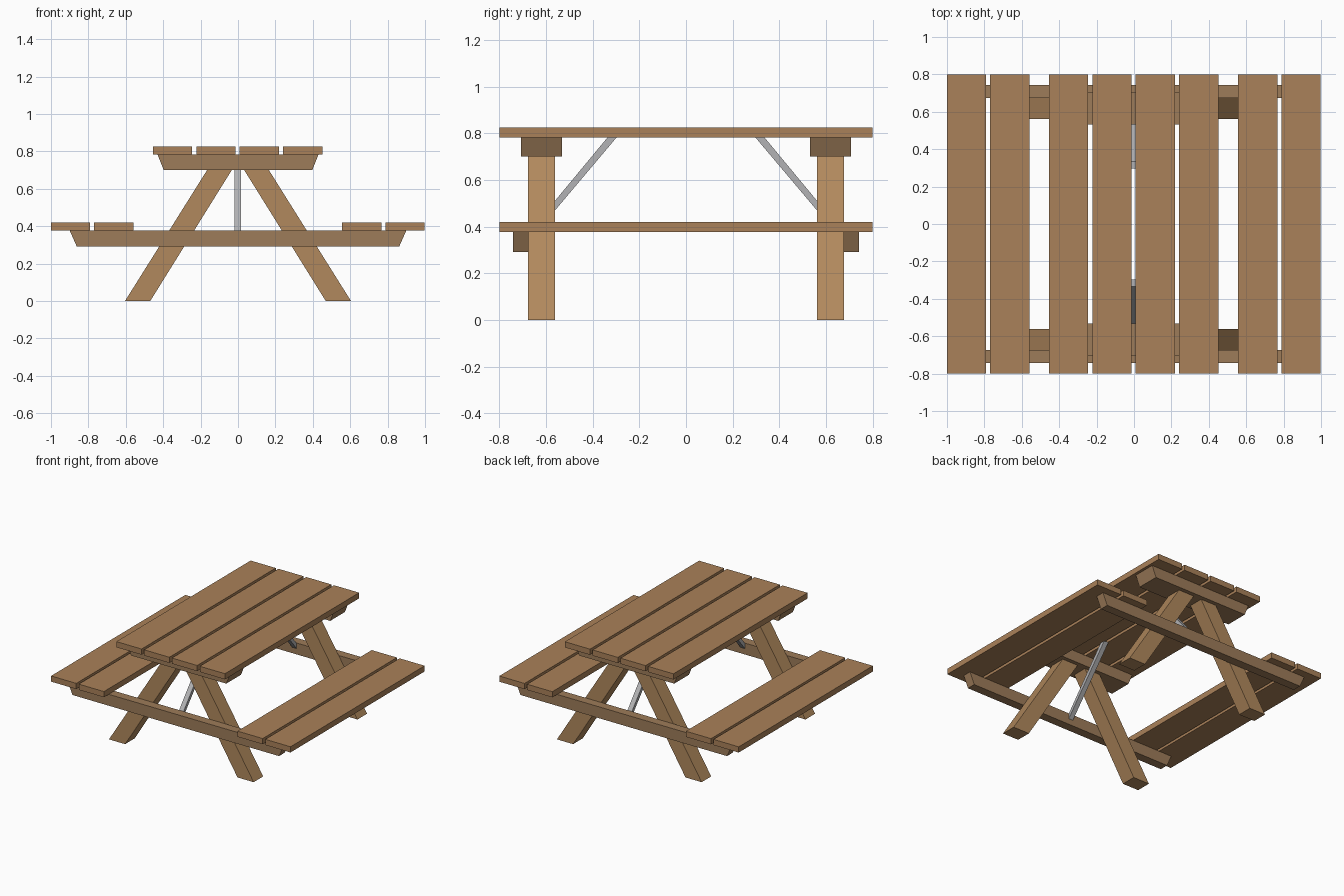
import bpy, bmesh

if "Cube" in bpy.data.objects:
    bpy.data.objects.remove(bpy.data.objects["Cube"])


def material(name, rgb):
    m = bpy.data.materials.new(name)
    m.diffuse_color = (*rgb, 1)
    m.use_nodes = True
    m.node_tree.nodes["Principled BSDF"].inputs["Base Color"].default_value = m.diffuse_color
    return m


plank_wood = material("plank_wood", (0.40, 0.22, 0.10))
beam_wood = material("beam_wood", (0.34, 0.20, 0.10))
leg_wood = material("leg_wood", (0.44, 0.25, 0.11))
steel = material("steel", (0.45, 0.45, 0.46))


def prism(name, profile, lo, hi, axis, mat):
    """Extrude a 2D profile from lo to hi: axis 'y' takes (x, z), 'x' takes (y, z)."""
    def point(p, t):
        return (p[0], t, p[1]) if axis == 'y' else (t, p[0], p[1])
    bm = bmesh.new()
    a = [bm.verts.new(point(p, lo)) for p in profile]
    b = [bm.verts.new(point(p, hi)) for p in profile]
    bm.faces.new(a)
    bm.faces.new(b[::-1])
    n = len(profile)
    for i in range(n):
        j = (i + 1) % n
        bm.faces.new((a[j], a[i], b[i], b[j]))
    bmesh.ops.recalc_face_normals(bm, faces=bm.faces[:])
    me = bpy.data.meshes.new(name)
    bm.to_mesh(me)
    bm.free()
    me.materials.append(mat)
    ob = bpy.data.objects.new(name, me)
    bpy.context.collection.objects.link(ob)
    return ob


def plank(name, x, z0, z1):
    w = 0.105
    prism(name, [(x - w, z0), (x + w, z0), (x + w, z1), (x - w, z1)],
          -0.8, 0.8, 'y', plank_wood)


# table top and bench planks
for i in range(4):
    plank(f"table_plank_{i + 1}", -0.35 + 0.232 * i, 0.782, 0.825)
for i, x in enumerate((-0.895, -0.664, 0.661, 0.893)):
    plank(f"bench_plank_{i + 1}", x, 0.377, 0.42)

for side, s in (("front", -1), ("back", 1)):
    # tapered beams under the top and the benches
    prism(f"{side}_table_beam", [(-0.43, 0.782), (0.43, 0.782), (0.397, 0.70), (-0.397, 0.70)],
          s * 0.532, s * 0.707, 'y', beam_wood)
    prism(f"{side}_bench_beam", [(-0.90, 0.377), (0.90, 0.377), (0.862, 0.291), (-0.862, 0.291)],
          s * 0.675, s * 0.742, 'y', beam_wood)
    # splayed legs
    for hand, h in (("left", -1), ("right", 1)):
        prism(f"{side}_{hand}_leg",
              [(h * 0.469, 0), (h * 0.604, 0), (h * 0.165, 0.70), (h * 0.033, 0.70)],
              s * 0.562, s * 0.676, 'y', leg_wood)
    # diagonal steel brace from bench beam to table top
    prism(f"{side}_brace",
          [(s * 0.675, 0.335), (s * 0.296, 0.784), (s * 0.335, 0.784), (s * 0.675, 0.374)],
          -0.02, 0.017, 'x', steel)
